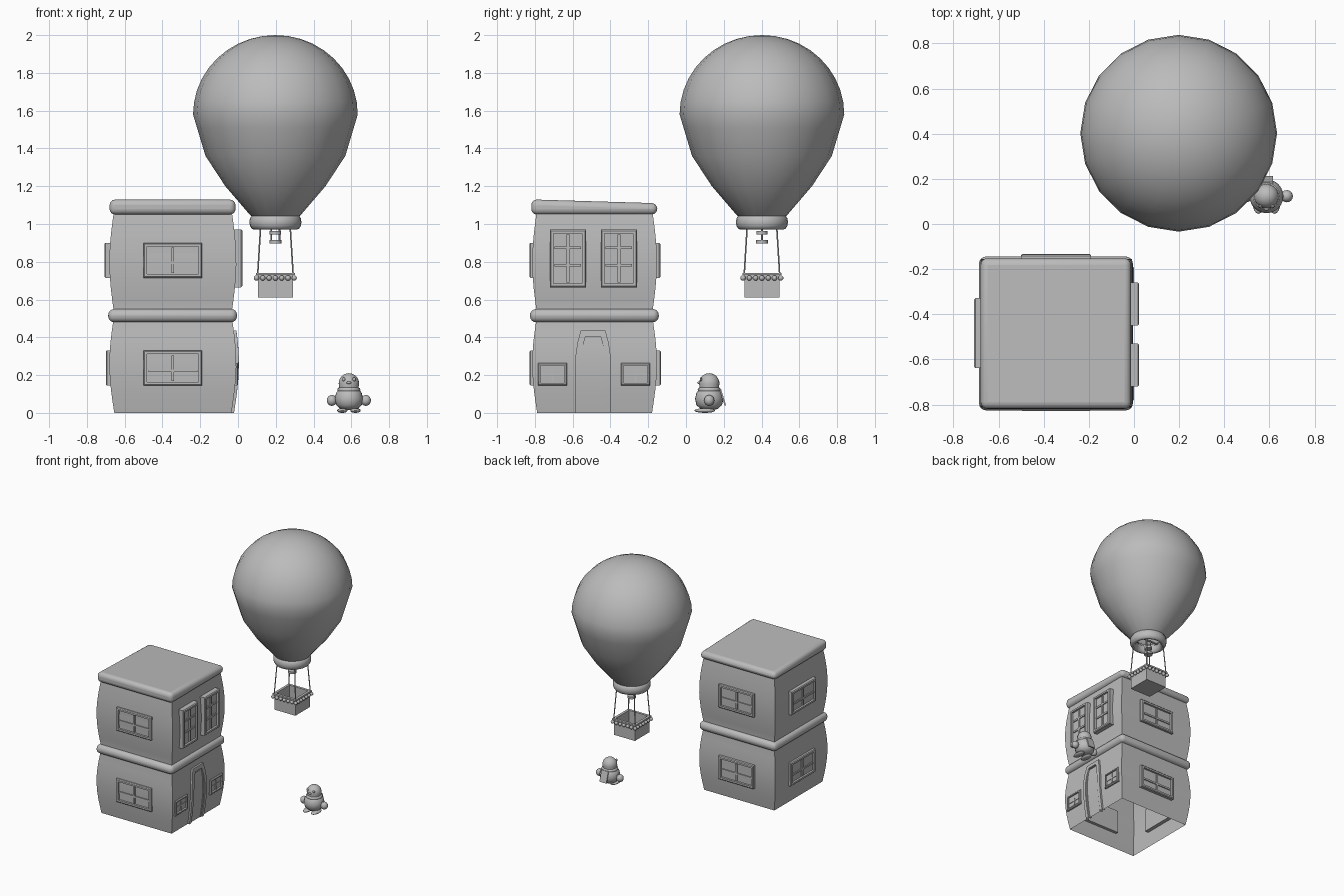
import bpy, bmesh, math
from mathutils import Matrix, Vector

cube = bpy.data.objects.get("Cube")
if cube:
    bpy.data.objects.remove(cube, do_unlink=True)

grey = bpy.data.materials.new("plain grey")
grey.use_nodes = True
grey.diffuse_color = (0.5, 0.5, 0.5, 1)
grey.node_tree.nodes["Principled BSDF"].inputs["Base Color"].default_value = (0.5, 0.5, 0.5, 1)


def finish(bm, name, smooth=None, bevel=0, segments=2):
    bmesh.ops.recalc_face_normals(bm, faces=bm.faces)
    mesh = bpy.data.meshes.new(name)
    bm.to_mesh(mesh)
    bm.free()
    mesh.materials.append(grey)
    ob = bpy.data.objects.new(name, mesh)
    bpy.context.collection.objects.link(ob)
    if smooth:
        bpy.ops.object.select_all(action="DESELECT")
        ob.select_set(True)
        bpy.context.view_layer.objects.active = ob
        bpy.ops.object.shade_smooth_by_angle(angle=math.radians(smooth))
    if bevel:
        mod = ob.modifiers.new("Bevel", "BEVEL")
        mod.width, mod.segments = bevel, segments
    return ob


def add_box(bm, lo, hi):
    lo, hi = Vector(lo), Vector(hi)
    m = Matrix.Translation((lo + hi) / 2) @ Matrix.Diagonal((*(hi - lo), 1))
    return bmesh.ops.create_cube(bm, size=1, matrix=m)["verts"]


def add_ball(bm, centre, scale, sides=16):
    m = Matrix.Translation(centre) @ Matrix.Diagonal((*scale, 1))
    bmesh.ops.create_uvsphere(bm, u_segments=sides, v_segments=sides // 2, radius=1, matrix=m)


def add_rod(bm, a, b, r, sides=8):
    a, b = Vector(a), Vector(b)
    m = Matrix.Translation((a + b) / 2) @ (b - a).to_track_quat("Z", "Y").to_matrix().to_4x4()
    bmesh.ops.create_cone(bm, cap_ends=True, segments=sides, radius1=r, radius2=r,
                          depth=(b - a).length, matrix=m)


def lathe(name, centre, profile, sides, smooth=50):
    bm = bmesh.new()
    pts = [bm.verts.new((centre[0] + r, centre[1], z)) for r, z in profile]
    edges = [bm.edges.new(p) for p in zip(pts, pts[1:])]
    bmesh.ops.spin(bm, geom=pts + edges, cent=(*centre, 0), axis=(0, 0, 1),
                   angle=math.tau, steps=sides)
    bmesh.ops.remove_doubles(bm, verts=bm.verts, dist=0.0005)
    return finish(bm, name, smooth)


# House walls: bulging shell, open underneath
CX, CY = -0.345, -0.484


def wall(z):
    t = z / 0.52 if z < 0.52 else (z - 0.52) / 0.56
    return 0.31 + 0.026 * math.sin(math.pi * min(t, 1))


bm = bmesh.new()
rings = []
for i in range(19):
    z = 1.08 * i / 18
    h = wall(z)
    rings.append([bm.verts.new((CX + sx * h, CY + sy * (h - 0.006), z))
                  for sx, sy in ((-1, -1), (1, -1), (1, 1), (-1, 1))])
for a, b in zip(rings, rings[1:]):
    for k in range(4):
        bm.faces.new((a[k], a[k - 1], b[k - 1], b[k]))
bm.faces.new(rings[-1])
finish(bm, "house_walls", 40)

# Rounded ledge and sloping roof slab
bm = bmesh.new()
add_box(bm, (CX - 0.342, CY - 0.342, 0.48), (CX + 0.34, CY + 0.34, 0.55))
finish(bm, "storey_ledge", 50, 0.032, 4)
bm = bmesh.new()
for v in add_box(bm, (CX - 0.335, CY - 0.335, 1.05), (CX + 0.332, CY + 0.332, 1.13)):
    if v.co.z > 1.1 and v.co.y > CY:
        v.co.z -= 0.02
finish(bm, "roof", 50, 0.03, 4)


# Windows: recessed frame with glazing bars
def window(name, out, dist, along, z0, z1, width, rows, border=0.025):
    out = Vector(out)
    up = Vector((0, 0, 1))
    side = up.cross(out)
    h = z1 - z0
    centre = Vector((CX, CY, (z0 + z1) / 2)) + side * along
    bm = bmesh.new()
    add_box(bm, (-width / 2, -h / 2, 0.3), (width / 2, h / 2, dist))
    front = max(bm.faces, key=lambda f: f.calc_center_median().z)
    bmesh.ops.bevel(bm, geom=list(front.edges), offset=0.006, segments=1, affect="EDGES")
    front = max(bm.faces, key=lambda f: f.calc_center_median().z)
    bmesh.ops.inset_region(bm, faces=[front], thickness=border - 0.006)
    pane = bmesh.ops.extrude_discrete_faces(bm, faces=[front])["faces"][0]
    for v in pane.verts:
        v.co.z -= 0.016
    w, g = width / 2 - border, h / 2 - border
    bar = 0.007 if border > 0.02 else 0.005
    add_box(bm, (-bar, -g, dist - 0.02), (bar, g, dist - 0.007))
    for r in rows:
        y = -g + 2 * g * r
        add_box(bm, (-w, y - bar, dist - 0.02), (w, y + bar, dist - 0.008))
    rot = Matrix((side, up, out)).transposed().to_4x4()
    bm.transform(Matrix.Translation(centre) @ rot)
    finish(bm, name)


for label, out, dists in (("front", (0, -1, 0), (0.345, 0.345)),
                          ("back", (0, 1, 0), (0.352, 0.348)),
                          ("right", (-1, 0, 0), (0.355, 0.363))):
    window(label + "_lower_window", out, dists[0], 0, 0.145, 0.33, 0.31, [0.4])
    window(label + "_upper_window", out, dists[1], 0, 0.715, 0.9, 0.31, [0.4])
for label, y in (("front", -0.625), ("back", -0.355)):
    window("tall_window_" + label, (1, 0, 0), 0.368, y - CY, 0.665, 0.97, 0.19, [0.36, 0.72])
for label, y in (("front", -0.707), ("back", -0.267)):
    window("small_window_" + label, (1, 0, 0), 0.346, y - CY, 0.145, 0.265, 0.155, [0.5], 0.018)

# Door: arched frame and leaf following the bulging wall
half = [(0.093, 0), (0.095, 0.1), (0.095, 0.2), (0.093, 0.3), (0.083, 0.37), (0.066, 0.435)]
leaf = [(0.058, 0), (0.058, 0.1), (0.058, 0.2), (0.056, 0.3), (0.052, 0.35), (0.048, 0.395)]


def door_arch(name, outer, inner, depth):
    bm = bmesh.new()

    def path(pts, d):
        full = pts + [(-y, z) for y, z in reversed(pts)]
        return [bm.verts.new((CX + wall(z) + d, CY - 0.008 + y, z)) for y, z in full]
    strips = [path(outer, -0.015), path(outer, depth), path(inner, depth), path(inner, -0.015)]
    for a, b in zip(strips, strips[1:]):
        for k in range(len(a) - 1):
            bm.faces.new((a[k], a[k + 1], b[k + 1], b[k]))
    return finish(bm, name, 30)


door_arch("door_frame", half, [(y - 0.026, z * 0.93) for y, z in half], 0.014)
door_arch("door_casing", [(y + 0.012, z) for y, z in leaf], leaf, 0.008)
bm = bmesh.new()
rows = [[bm.verts.new((CX + wall(z) + 0.003, CY - 0.008 + s * y, z)) for s in (-1, 1)]
        for y, z in [(y + 0.012, z) for y, z in leaf]]
for a, b in zip(rows, rows[1:]):
    bm.faces.new((a[0], a[1], b[1], b[0]))
finish(bm, "door_leaf", 30)

# Balloon envelope with open mouth and collar
BX, BY = 0.198, 0.402
dome = [(0.436 * math.cos(a), 1.58 + 0.42 * math.sin(a))
        for a in (math.pi / 2 * k / 10 for k in range(11))]
lower = [(0.085, 1.02), (0.132, 1.045), (0.265, 1.2), (0.37, 1.36), (0.415, 1.51)]
lathe("balloon_envelope", (BX, BY), lower + dome, 20, 60)
collar = [(0.113 + 0.025 * math.cos(a), 1.01 + 0.04 * math.sin(a))
          for a in (math.tau * k / 12 for k in range(13))]
lathe("balloon_collar", (BX, BY), collar, 24, 60)

# Burner and ropes
bm = bmesh.new()
for s in (-1, 1):
    add_rod(bm, (BX + s * 0.022, BY, 0.91), (BX + s * 0.022, BY, 1.03), 0.005)
add_rod(bm, (BX, BY, 0.897), (BX, BY, 0.915), 0.032, 16)
add_rod(bm, (BX - 0.11, BY, 1.02), (BX + 0.11, BY, 1.02), 0.007)
add_rod(bm, (BX, BY, 0.945), (BX, BY, 0.962), 0.03, 16)
finish(bm, "burner", 40)
bm = bmesh.new()
for sx in (-1, 1):
    for sy in (-1, 1):
        add_rod(bm, (BX + sx * 0.078, BY + sy * 0.078, 0.99),
                (BX + sx * 0.094, BY + sy * 0.094, 0.73), 0.004)
finish(bm, "basket_ropes", 50)

# Basket: open box, rim and beads
bm = bmesh.new()
add_box(bm, (BX - 0.093, BY - 0.093, 0.61), (BX + 0.093, BY + 0.093, 0.735))
top = max(bm.faces, key=lambda f: f.calc_center_median().z)
bmesh.ops.inset_region(bm, faces=[top], thickness=0.012)
for v in bmesh.ops.extrude_discrete_faces(bm, faces=[top])["faces"][0].verts:
    v.co.z = 0.625
finish(bm, "basket")
bm = bmesh.new()
for s in (-1, 1):
    add_box(bm, (BX - 0.103, BY + s * 0.093 - 0.01, 0.729), (BX + 0.103, BY + s * 0.093 + 0.01, 0.741))
    add_box(bm, (BX + s * 0.093 - 0.01, BY - 0.083, 0.729), (BX + s * 0.093 + 0.01, BY + 0.083, 0.741))
finish(bm, "basket_rim")
bm = bmesh.new()
for k in range(6):
    t = -0.1 + 0.2 * k / 6
    for x, y in ((t, -0.1), (0.1, t), (-t, 0.1), (-0.1, -t)):
        add_ball(bm, (BX + x, BY + y, 0.714), (0.014,) * 3, 12)
finish(bm, "basket_beads", 60)

# Small figure: body, head, scarf
PX, PY = 0.587, 0.123
lathe("figure_body", (PX, PY), [(0, 0.014), (0.045, 0.02), (0.068, 0.042), (0.075, 0.075),
                                (0.068, 0.105), (0.05, 0.13), (0, 0.14)], 24, 70)
head = [(0.054 * math.cos(a), 0.155 + 0.055 * math.sin(a))
        for a in (math.pi / 2 * k / 8 for k in range(9))]
lathe("figure_head", (PX, PY), [(0.05, 0.125)] + head, 24, 70)
lathe("figure_scarf", (PX, PY), [(0.05 + 0.011 * math.cos(a), 0.122 + 0.013 * math.sin(a))
                                 for a in (math.tau * k / 8 for k in range(9))], 24, 60)

# Hands, arms, feet and eyes
for label, s in (("left", 1), ("right", -1)):
    bm = bmesh.new()
    add_rod(bm, (PX + s * 0.05, PY, 0.09), (PX + s * 0.09, PY, 0.068), 0.012, 10)
    add_ball(bm, (PX + s * 0.09, PY, 0.066), (0.027, 0.027, 0.029))
    finish(bm, label + "_arm", 60)
    bm = bmesh.new()
    add_ball(bm, (PX + s * 0.035, PY - 0.023, 0.0125), (0.028, 0.055, 0.0125))
    finish(bm, label + "_foot", 70)
    bm = bmesh.new()
    add_ball(bm, (PX + s * 0.028, PY - 0.044, 0.178), (0.009, 0.006, 0.011), 12)
    finish(bm, label + "_eye", 70)
bm = bmesh.new()
add_ball(bm, (PX, PY - 0.053, 0.16), (0.013, 0.011, 0.007), 12)
finish(bm, "beak", 70)

# Tail flap leaning out from the back
bm = bmesh.new()
for v in add_box(bm, (PX - 0.03, PY + 0.055, 0.04), (PX + 0.03, PY + 0.063, 0.125)):
    if v.co.z < 0.1:
        v.co.y += 0.026
finish(bm, "tail_flap")
